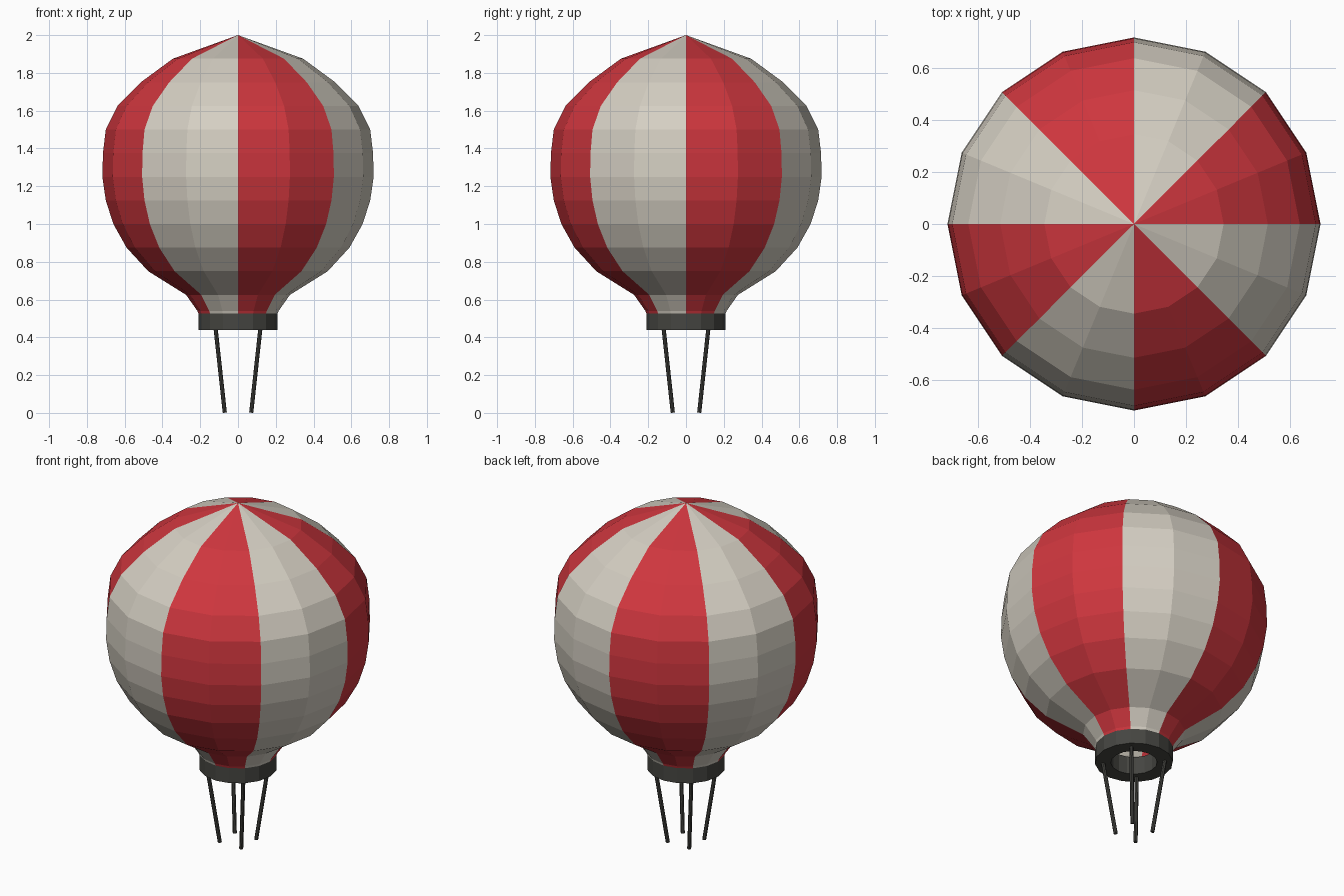
import bpy, bmesh, math
from mathutils import Vector

if "Cube" in bpy.data.objects:
    bpy.data.objects.remove(bpy.data.objects["Cube"])

SIDES = 16


def material(name, color):
    m = bpy.data.materials.new(name)
    m.diffuse_color = (*color, 1)
    m.use_nodes = True
    m.node_tree.nodes["Principled BSDF"].inputs["Base Color"].default_value = m.diffuse_color
    return m


RED = material("red", (0.62, 0.037, 0.048))
CREAM = material("cream", (0.66, 0.62, 0.54))
DARK = material("dark grey", (0.06, 0.06, 0.053))


def lathe(name, profile, mats, closed=False, rule=None):
    """Revolve (radius, z) points, listed bottom to top on the outside."""
    bm = bmesh.new()
    rings = []
    for r, z in profile:
        if r == 0:
            rings.append([bm.verts.new((0, 0, z))] * SIDES)
        else:
            rings.append([bm.verts.new((r * math.cos(a), r * math.sin(a), z))
                          for a in (math.tau * i / SIDES for i in range(SIDES))])
    pairs = list(zip(rings, rings[1:]))
    if closed:
        pairs.append((rings[-1], rings[0]))
    for lo, hi in pairs:
        for i in range(SIDES):
            j = (i + 1) % SIDES
            quad = list(dict.fromkeys((lo[i], lo[j], hi[j], hi[i])))
            f = bm.faces.new(quad)
            f.material_index = rule(i) if rule else 0
    return finish(name, bm, mats)


def finish(name, bm, mats):
    me = bpy.data.meshes.new(name)
    bm.to_mesh(me)
    bm.free()
    for m in mats:
        me.materials.append(m)
    ob = bpy.data.objects.new(name, me)
    bpy.context.collection.objects.link(ob)
    return ob


# Striped envelope, open at the neck; two facets per stripe
lathe("envelope",
      [(0.20, 0.50), (0.215, 0.54), (0.275, 0.625), (0.475, 0.75), (0.59, 0.875),
       (0.66, 1.0), (0.70, 1.125), (0.718, 1.25), (0.715, 1.375), (0.70, 1.5),
       (0.638, 1.625), (0.515, 1.75), (0.345, 1.875), (0, 2.0)],
      [RED, CREAM], rule=lambda i: (i // 2) % 2)

# Collar ring around the neck
lathe("collar", [(0.125, 0.438), (0.21, 0.438), (0.21, 0.543), (0.125, 0.543)],
      [DARK], closed=True)

# Four ropes leaning inward toward the bottom
for sx in (-1, 1):
    for sy in (-1, 1):
        top = Vector((sx * 0.12, sy * 0.12, 0.46))
        low = Vector((sx * 0.07, sy * 0.07, 0.002))
        axis = top - low
        bm = bmesh.new()
        bmesh.ops.create_cone(bm, cap_ends=True, segments=8, radius1=0.011,
                              radius2=0.011, depth=axis.length)
        bm.transform(axis.to_track_quat('Z', 'Y').to_matrix().to_4x4())
        bmesh.ops.translate(bm, verts=bm.verts, vec=(top + low) / 2)
        finish("rope", bm, [DARK])
